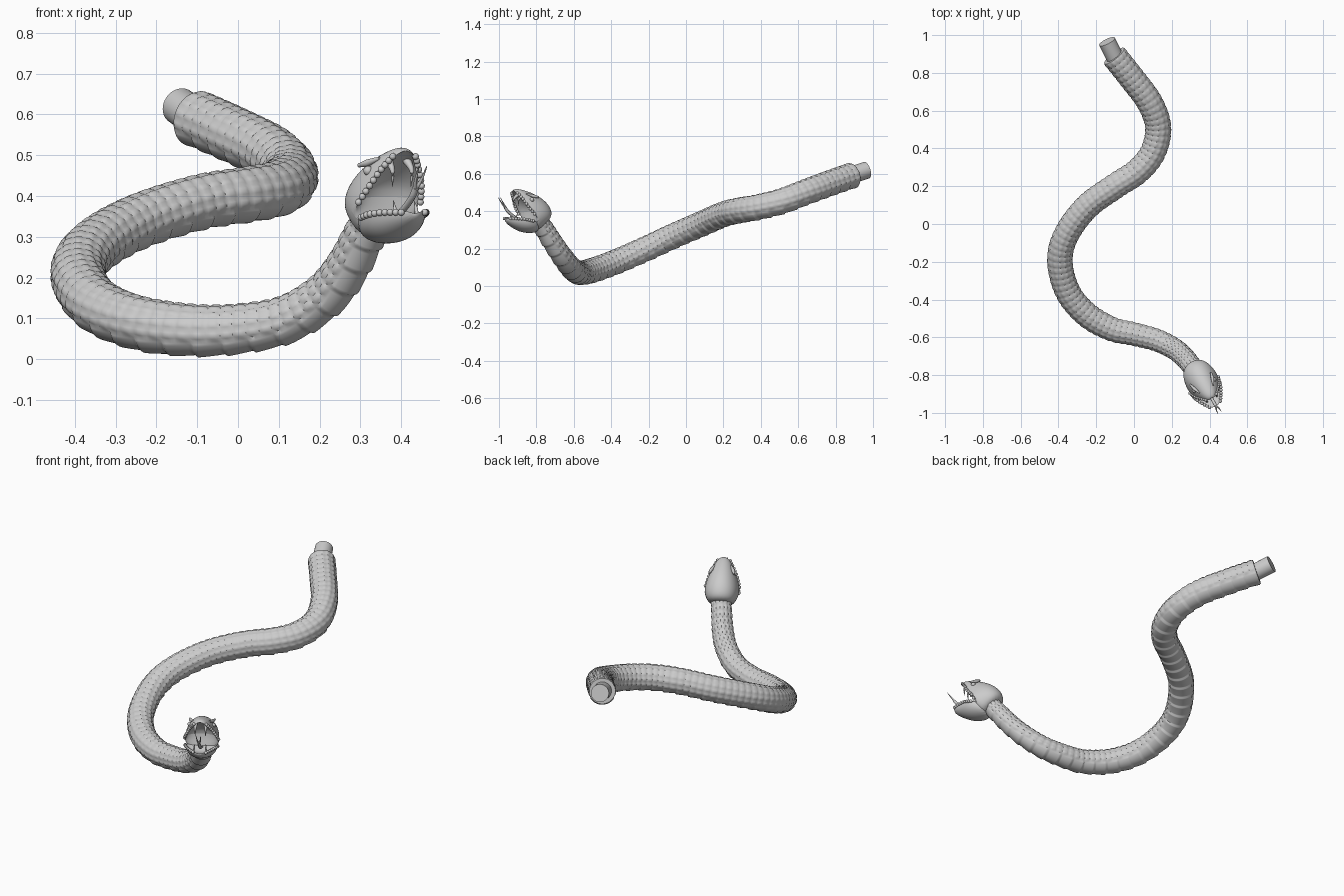
import bpy, math
from mathutils import Vector as V

if "Cube" in bpy.data.objects:
    bpy.data.objects.remove(bpy.data.objects["Cube"])


def mesh_obj(name, verts, faces, angle=40, sub=0):
    me = bpy.data.meshes.new(name)
    me.from_pydata([tuple(v) for v in verts], [], faces)
    ob = bpy.data.objects.new(name, me)
    bpy.context.collection.objects.link(ob)
    if sub:
        m = ob.modifiers.new("smooth", "SUBSURF")
        m.levels = m.render_levels = sub
    bpy.ops.object.select_all(action="DESELECT")
    ob.select_set(True)
    bpy.context.view_layer.objects.active = ob
    bpy.ops.object.shade_smooth_by_angle(angle=math.radians(angle))
    return ob


def loft(name, rings, angle=40, sub=0):
    n = len(rings[0])
    verts = [p for r in rings for p in r]
    faces = [(i * n + j, i * n + (j + 1) % n, (i + 1) * n + (j + 1) % n, (i + 1) * n + j)
             for i in range(len(rings) - 1) for j in range(n)]
    faces += [tuple(reversed(range(n))), tuple(range(len(verts) - n, len(verts)))]
    return mesh_obj(name, verts, faces, angle, sub)


def spline(pts, steps):
    # Catmull-Rom through the given points
    p = [pts[0] * 2 - pts[1]] + pts + [pts[-1] * 2 - pts[-2]]
    out = []
    for i in range(1, len(p) - 2):
        a, b, c, d = p[i - 1:i + 3]
        for k in range(steps):
            t = k / steps
            out.append(0.5 * (2 * b + (c - a) * t + (2 * a - 5 * b + 4 * c - d) * t * t
                              + (3 * b - a - 3 * c + d) * t ** 3))
    return out + [pts[-1]]


def frame(t):
    s = t.cross(V((0, 0, 1))).normalized()
    return s, s.cross(t).normalized()


def tube(name, pts, radii, n=10):
    rings = []
    for i, p in enumerate(pts):
        t = (pts[min(i + 1, len(pts) - 1)] - pts[max(i - 1, 0)]).normalized()
        s, u = frame(t)
        rings.append([p + radii[i] * (math.cos(2 * math.pi * k / n) * s + math.sin(2 * math.pi * k / n) * u)
                      for k in range(n)])
    return loft(name, rings)


# Body: scaled tube along an S-curve, from neck to cut tail end
path = [V(p) for p in (
    (.333, -.785, .345), (.308, -.755, .30), (.27, -.71, .228), (.215, -.662, .158), (.12, -.615, .098),
    (0, -.583, .074), (-.12, -.555, .071), (-.25, -.48, .09), (-.35, -.36, .135), (-.392, -.2, .205),
    (-.36, -.06, .27), (-.25, .09, .335), (-.10, .2, .383), (.02, .28, .403), (.10, .38, .42),
    (.128, .51, .452), (.085, .64, .502), (-.01, .77, .55), (-.105, .89, .592))]
raw = spline(path, 40)
cum = [0.0]
for a, b in zip(raw, raw[1:]):
    cum.append(cum[-1] + (b - a).length)
total = cum[-1]


def at(d):
    lo = 0
    while lo < len(raw) - 2 and cum[lo + 1] < d:
        lo += 1
    return raw[lo].lerp(raw[lo + 1], (d - cum[lo]) / (cum[lo + 1] - cum[lo]))


plates, per, around = round(total / .068), 10, 56
rings = []
for i in range(plates * per + 1):
    d = total * i / (plates * per)
    t = (at(min(d + .02, total)) - at(max(d - .02, 0))).normalized()
    s, u = frame(t)
    q = d / total
    base = .051 + .014 * min(1, q / .28) + .004 * q
    saw = (i % per) / (per - 1)
    ring = []
    for k in range(around):
        a = 2 * math.pi * k / around
        if math.cos(a) < -.45:
            r = base - .001 + .0055 * (saw - .5)
        else:
            r = base + .0045 * (abs(math.sin(2 * math.pi * i / per)) ** .5 * abs(math.cos(7 * a)) ** .4 - .6)
        ring.append(at(d) + r * (math.sin(a) * s + math.cos(a) * u))
    rings.append(ring)
loft("body", rings, 50)

# Plug at the tail end
tube("tail_plug", [V((-.095, .87, .587)), V((-.143, .966, .62))], [.046, .046], 40)

# Head frame: forward, side, up measured from the neck end
N = V((.325, -.77, .33))
F, S = V((.49, -.872, 0)).normalized(), V((.872, .49, 0)).normalized()


def H(f, u, s=0):
    return N + F * f + S * s + V((0, 0, u))


def jaw(name, secs):
    # Each section: outer point, lip point, inner point, half width
    rings = []
    for o, c, inner, w in secs:
        ring = []
        for k in range(20):
            a = 2 * math.pi * k / 20
            v = math.sin(a)
            e = o if v >= 0 else inner
            v = abs(v) ** (.85 if e is o else .7)
            ring.append(H(c[0] + (e[0] - c[0]) * v, c[1] + (e[1] - c[1]) * v, w * math.cos(a)))
        rings.append(ring)
    return loft(name, rings, 60, 2)


jaw("skull_and_upper_jaw", [
    ((-.04, .035), (0, 0), (.04, -.035), .053),
    ((-.052, .07), (.02, .02), (.07, -.035), .076),
    ((-.027, .112), (.06, .032), (.095, -.015), .09),
    ((.01, .143), (.105, .05), (.05, .075), .088),
    ((.06, .167), (.132, .092), (.09, .125), .072),
    ((.11, .182), (.154, .132), (.13, .155), .053),
    ((.147, .19), (.172, .162), (.16, .174), .034),
    ((.17, .188), (.18, .178), (.176, .18), .014)])
jaw("lower_jaw", [
    ((.025, -.042), (.04, 0), (.045, .01), .058),
    ((.075, -.049), (.085, .02), (.085, .01), .085),
    ((.125, -.044), (.125, .033), (.125, -.01), .083),
    ((.17, -.024), (.167, .037), (.167, .005), .063),
    ((.205, -.002), (.203, .038), (.203, .02), .041),
    ((.224, .018), (.224, .034), (.222, .03), .018)])


def ball(name, loc, r):
    bpy.ops.mesh.primitive_uv_sphere_add(segments=14, ring_count=8, radius=r, location=loc)
    ob = bpy.context.object
    ob.name = name
    bpy.ops.object.shade_smooth()
    return ob


for side, tag in ((-1, "left"), (1, "right")):
    # Eyes with brow ridges
    ball("eye_" + tag, H(.095, .132, side * .060), .012)
    tube("brow_" + tag, [H(.055, .145, side * .064), H(.085, .151, side * .056), H(.12, .163, side * .042)],
         [.005, .009, .004])
    # Fangs
    tube("fang_" + tag, spline([H(.135, .158, side * .026), H(.158, .132, side * .027),
                                H(.155, .092, side * .026)], 6),
         [.011 * (1 - i / 12.5) for i in range(13)])
    tube("lower_tooth_" + tag, [H(.18, .01, side * .03), H(.175, .04, side * .03), H(.165, .06, side * .029)],
         [.006, .004, .0005])
    # Lip scales
    low = spline([H(.10, .018, side * .083), H(.135, .026, side * .077), H(.175, .03, side * .058),
                  H(.212, .03, side * .033)], 3)
    up = spline([H(.095, .055, side * .087), H(.125, .095, side * .073), H(.147, .135, side * .053),
                 H(.168, .167, side * .032)], 3)
    for row, tg in ((low, "lower"), (up, "upper")):
        for i, p in enumerate(row):
            ball("%s_lip_scale_%s_%d" % (tg, tag, i), p, .0085)

# Forked tongue
stem = spline([H(.10, .01), H(.16, .035), H(.205, .065), H(.226, .09)], 6)
tube("tongue", stem, [.008] * len(stem))
for side in (-1, 1):
    fork = spline([H(.222, .085), H(.24, .11, side * .008), H(.262, .143, side * .011)], 6)
    tube("tongue_fork", fork, [.006 * (1 - i / 15) for i in range(13)])
